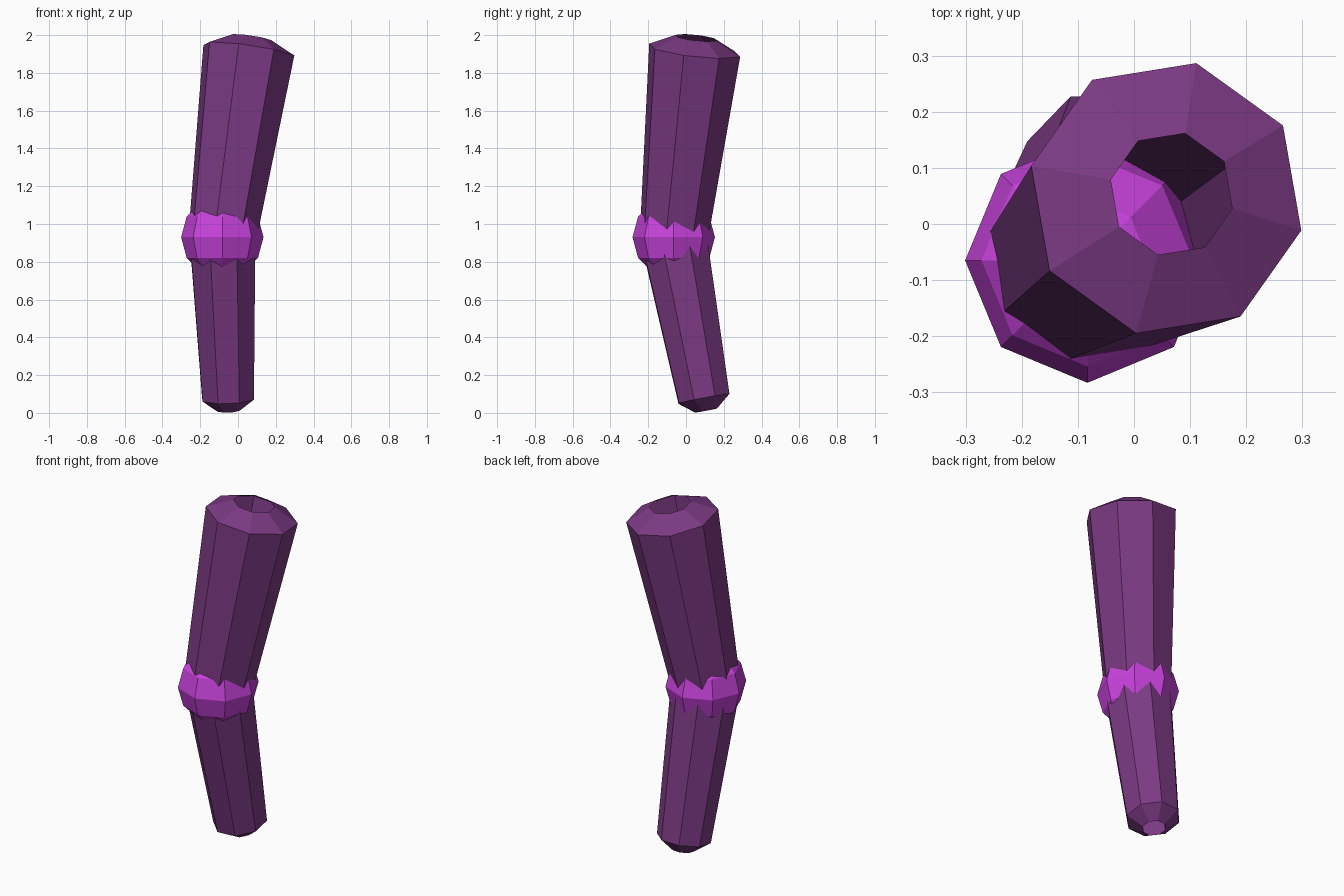
import bpy, bmesh
from math import cos, sin, radians
from mathutils import Vector

if "Cube" in bpy.data.objects:
    bpy.data.objects.remove(bpy.data.objects["Cube"])


def material(name, rgb):
    m = bpy.data.materials.new(name)
    m.diffuse_color = (*rgb, 1)
    m.use_nodes = True
    m.node_tree.nodes["Principled BSDF"].inputs["Base Color"].default_value = m.diffuse_color
    return m


def finish(name, bm, mat):
    bmesh.ops.recalc_face_normals(bm, faces=bm.faces)
    mesh = bpy.data.meshes.new(name)
    bm.to_mesh(mesh)
    bm.free()
    mesh.materials.append(mat)
    ob = bpy.data.objects.new(name, mesh)
    bpy.context.collection.objects.link(ob)
    return ob


def tube(name, start, end, profile, phase, mat):
    """Open eight-sided tube; profile = (distance along axis, radius)."""
    axis = (end - start).normalized()
    up = axis if axis.z > 0 else -axis
    rot = Vector((0, 0, 1)).rotation_difference(up)
    bm = bmesh.new()
    rings = []
    for d, r in profile:
        ring = []
        for i in range(8):
            a = radians(phase + 45 * i)
            p = start + axis * d + rot @ Vector((r * cos(a), r * sin(a), 0))
            ring.append(bm.verts.new(p))
        rings.append(ring)
    for a, b in zip(rings, rings[1:]):
        for i in range(8):
            j = (i + 1) % 8
            bm.faces.new((a[i], a[j], b[j], b[i]))
    return finish(name, bm, mat)


purple = material("dark purple", (0.20, 0.042, 0.23))
pink = material("bright violet", (0.58, 0.055, 0.72))

joint = Vector((-0.083, -0.065, 0.93))
upper_rim = Vector((0.0575, 0.046, 1.92))
lower_rim = Vector((-0.053, 0.095, 0.075))
upper_len = (upper_rim - joint).length
lower_len = (lower_rim - joint).length

# Upper limb, with a bevelled rim around an open top
tube("upper_limb", joint, upper_rim,
     [(0, 0.185), (upper_len, 0.249), (upper_len + 0.067, 0.112)], -13, purple)

# Lower limb, narrowing to a small opening at the foot
tube("lower_limb", joint, lower_rim,
     [(0, 0.187), (lower_len, 0.147), (lower_len + 0.063, 0.063)], 24, purple)

# Faceted ball joint
bm = bmesh.new()
bmesh.ops.create_uvsphere(bm, u_segments=8, v_segments=6, radius=0.218)
ball = finish("joint_ball", bm, pink)
ball.location = joint
